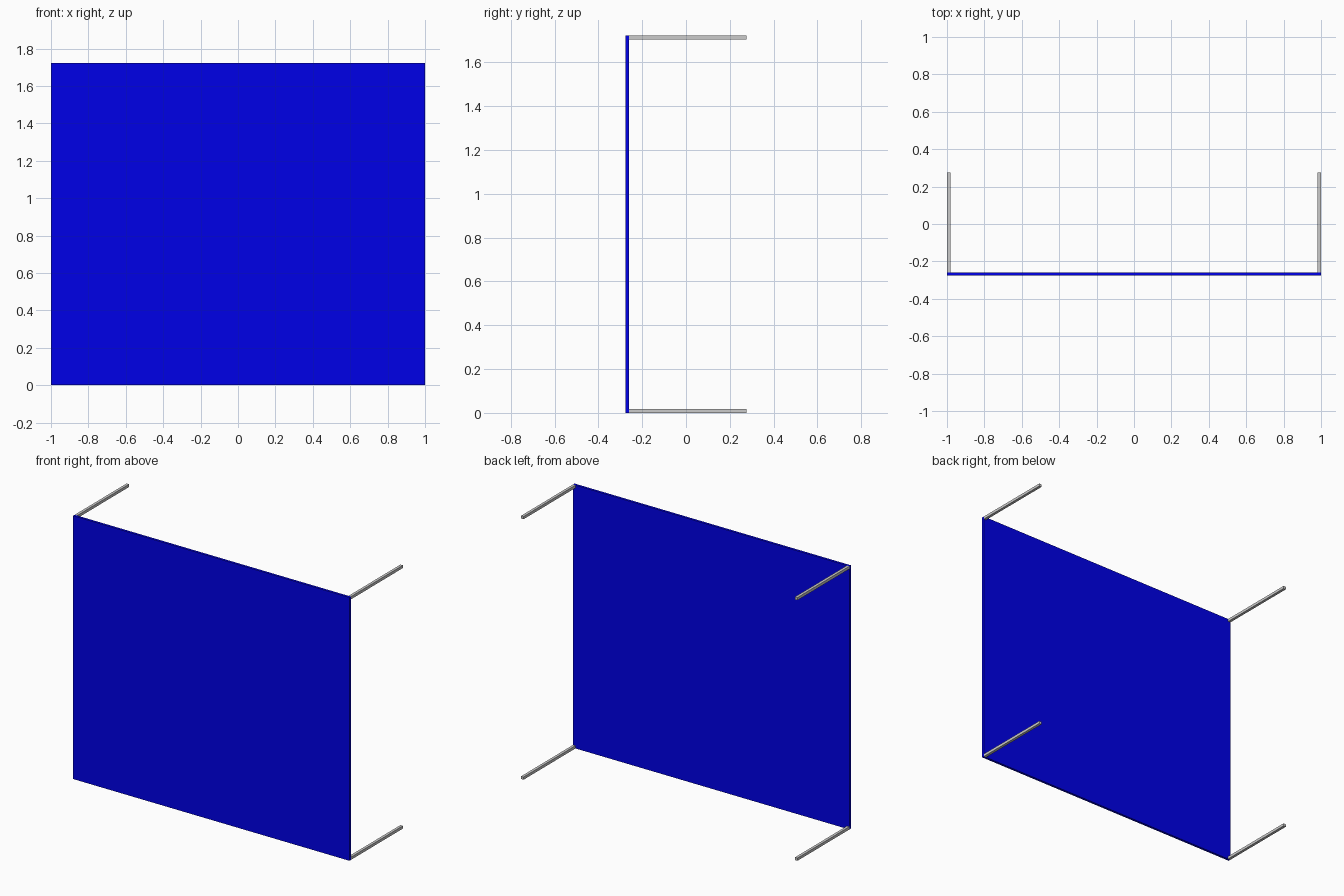
import bpy

if "Cube" in bpy.data.objects:
    bpy.data.objects.remove(bpy.data.objects["Cube"])

WIDTH, DEPTH, HEIGHT = 2.0, 0.552, 1.722
PANEL, ROD = 0.016, 0.018   # panel thickness, rod section


def box(name, lo, hi):
    bpy.ops.mesh.primitive_cube_add(size=1, location=[(a + b) / 2 for a, b in zip(lo, hi)])
    ob = bpy.context.object
    ob.name = name
    ob.scale = [b - a for a, b in zip(lo, hi)]
    bpy.ops.object.transform_apply(location=False, rotation=False, scale=True)
    return ob


# Blue front panel
front = -DEPTH / 2
panel = box("front_panel", (-WIDTH / 2, front, 0), (WIDTH / 2, front + PANEL, HEIGHT))
blue = bpy.data.materials.new("blue")
blue.diffuse_color = (0.0, 0.0, 0.8, 1)
blue.use_nodes = True
blue.node_tree.nodes["Principled BSDF"].inputs["Base Color"].default_value = blue.diffuse_color
panel.data.materials.append(blue)

# Square rods running back from each corner
for side, x in (("left", -WIDTH / 2), ("right", WIDTH / 2 - ROD)):
    for level, z in (("lower", 0), ("upper", HEIGHT - ROD)):
        box(f"{level}_{side}_rod", (x, front + PANEL, z), (x + ROD, DEPTH / 2, z + ROD))
